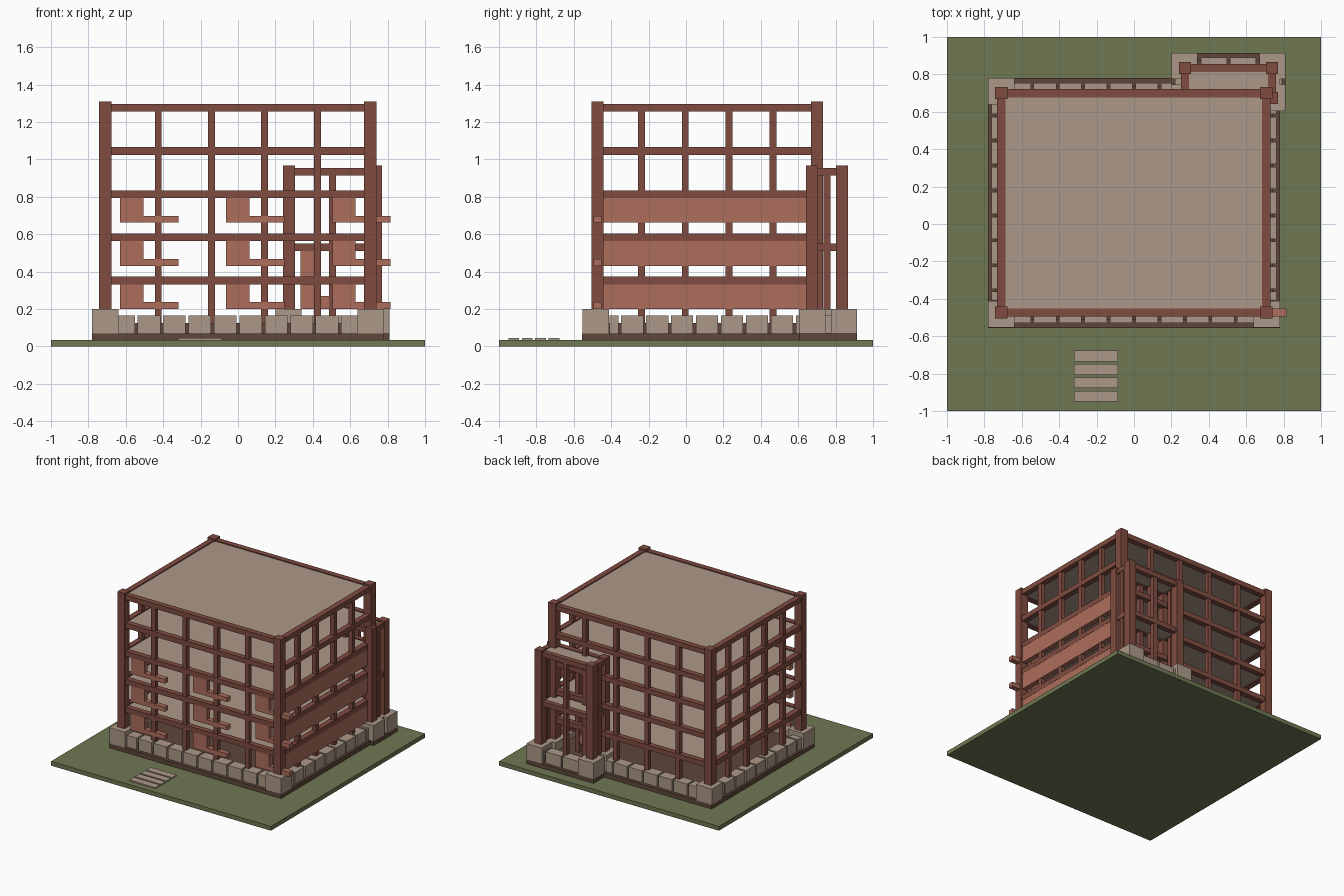
import bpy

cube = bpy.data.objects.get("Cube")
if cube:
    bpy.data.objects.remove(cube, do_unlink=True)


def material(name, rgb):
    # display values are converted to linear
    lin = [((c / 255 + 0.055) / 1.055) ** 2.4 for c in rgb] + [1]
    m = bpy.data.materials.new(name)
    m.use_nodes = True
    m.diffuse_color = lin
    m.node_tree.nodes["Principled BSDF"].inputs["Base Color"].default_value = lin
    return m


GRASS = material("grass green", (110, 120, 82))
STONE = material("tan stone", (172, 153, 136))
FRAME = material("red brown timber", (128, 76, 64))
PANEL = material("salmon panel", (172, 109, 92))
EARTH = material("dark brown base", (94, 70, 58))


def boxes(name, mat, items):
    """One object from boxes given as (x range, y range, z range)."""
    verts, faces = [], []
    for xr, yr, zr in items:
        n = len(verts)
        verts += [(x, y, z) for x in xr for y in yr for z in zr]
        quads = ((0, 1, 3, 2), (4, 6, 7, 5), (0, 4, 5, 1),
                 (2, 3, 7, 6), (0, 2, 6, 4), (1, 5, 7, 3))
        faces += [[n + i for i in q] for q in quads]
    mesh = bpy.data.meshes.new(name)
    mesh.from_pydata(verts, [], faces)
    mesh.materials.append(mat)
    obj = bpy.data.objects.new(name, mesh)
    bpy.context.collection.objects.link(obj)
    return obj


def around(c, width):
    return (c - width / 2, c + width / 2)


def pillars(xs, ys, width, zr):
    return [(around(x, width), around(y, width), zr) for x in xs for y in ys]


def ring(xs, ys, width, zr):
    """Four beams joining the corner posts."""
    return ([(xs, around(y, width), zr) for y in ys]
            + [(around(x, width), ys, zr) for x in xs])


def spread(ends, n):
    return [ends[0] + (ends[1] - ends[0]) * i / n for i in range(1, n)]


def stones(start, end, gaps, gap=0.015):
    """Split a run into stone lengths at the given gap positions."""
    edges = [start] + [e for g in gaps for e in around(g, gap)] + [end]
    return list(zip(edges[::2], edges[1::2]))


# Ground and steps
boxes("ground", GRASS, [((-1, 1), (-1, 1), (0, 0.035))])
boxes("path_steps", STONE,
      [((-0.32, -0.085), around(-0.705 - 0.072 * i, 0.058), (0.035, 0.045))
       for i in range(4)])

# Plinth and raised ground floor
boxes("plinth", EARTH, [((-0.78, 0.78), (-0.555, 0.78), (0.035, 0.07)),
                        ((0.2, 0.81), (0.605, 0.915), (0.035, 0.071))])
boxes("ground_floor", EARTH, [((-0.74, 0.74), (-0.51, 0.735), (0.07, 0.125)),
                              ((0.24, 0.77), (0.645, 0.875), (0.07, 0.126))])

# Corner stones
HIGH, LOW = (0.07, 0.2), (0.07, 0.165)
boxes("corner_stones", STONE,
      pillars((-0.71, 0.71), (-0.483, 0.71), 0.142, HIGH))
boxes("annex_corner_stones", STONE,
      pillars((0.27, 0.74), (0.675, 0.845), 0.14, HIGH))

# Low stones between the corners
across = [0.136 * k for k in range(-4, 5)]
along = [0.113 + 0.1335 * (k + 0.5) for k in range(-4, 4)]
boxes("front_stones", STONE,
      [(s, (-0.528, -0.44), LOW) for s in stones(-0.64, 0.64, across)])
boxes("back_stones", STONE,
      [(s, (0.67, 0.755), LOW)
       for s in stones(-0.64, 0.2, [g for g in across if g < 0.19])])
boxes("left_stones", STONE,
      [((0.68, 0.762), s, LOW)
       for s in stones(-0.41, 0.605, [g for g in along if g < 0.59])])
boxes("right_stones", STONE,
      [((-0.762, -0.68), s, LOW) for s in stones(-0.41, 0.64, along)])
boxes("annex_stones", STONE,
      [(s, (0.81, 0.89), LOW)
       for s in stones(0.33, 0.68, [0.35, 0.505, 0.66])]
      + [(around(x, 0.08), (0.745, 0.775), LOW) for x in (0.26, 0.75)])

# Main frame
XS, YS = (-0.71, 0.708), (-0.473, 0.7)
LEVELS = [0.352 + 0.2308 * i for i in range(5)]
boxes("corner_posts", FRAME, pillars(XS, YS, 0.066, (0.19, 1.31)))
boxes("wall_posts", FRAME,
      pillars(spread(XS, 5), YS, 0.037, (0.12, 1.26))
      + pillars(XS, spread(YS, 5), 0.037, (0.12, 1.26)))
for i, z in enumerate(LEVELS):
    boxes(f"beams_{i + 1}", FRAME, ring(XS, YS, 0.045, around(z, 0.041)))
    boxes(f"floor_slab_{i + 1}", STONE, [(XS, YS, around(z, 0.025))])

# Annex frame
AX, AY = (0.272, 0.738), (0.673, 0.835)
boxes("annex_corner_posts", FRAME, pillars(AX, AY, 0.064, (0.19, 0.968)))
boxes("annex_wall_posts", FRAME,
      pillars(spread(AX, 2), AY, 0.036, (0.12, 0.92))
      + pillars(AX, spread(AY, 2), 0.036, (0.12, 0.92)))
for i, z in enumerate((0.53, 0.935)):
    boxes(f"annex_beams_{i + 1}", FRAME, ring(AX, AY, 0.042, around(z, 0.04)))
    boxes(f"annex_slab_{i + 1}", STONE, [(AX, AY, around(z, 0.025))])

# Front panels with rails, and solid bands on the left side
for i, z in enumerate(LEVELS[:3]):
    bottom, top = z - 0.152, z - 0.018
    panels = []
    for x in (-0.63, -0.063, 0.504):
        panels += [((x, x + 0.125), (-0.494, -0.452), (bottom, top)),
                   ((x + 0.125, x + 0.311), (-0.494, -0.452),
                    (bottom, bottom + 0.037))]
    boxes(f"front_panels_{i + 1}", PANEL, panels)
    boxes(f"side_band_{i + 1}", PANEL,
          [(around(XS[1], 0.042), (-0.445, 0.67), (bottom, top))])

# Annex panel and rail
boxes("annex_panel", PANEL, [((0.335, 0.405), (0.655, 0.69), (0.2, 0.515)),
                             ((0.405, 0.5), (0.655, 0.69), (0.2, 0.27))])
